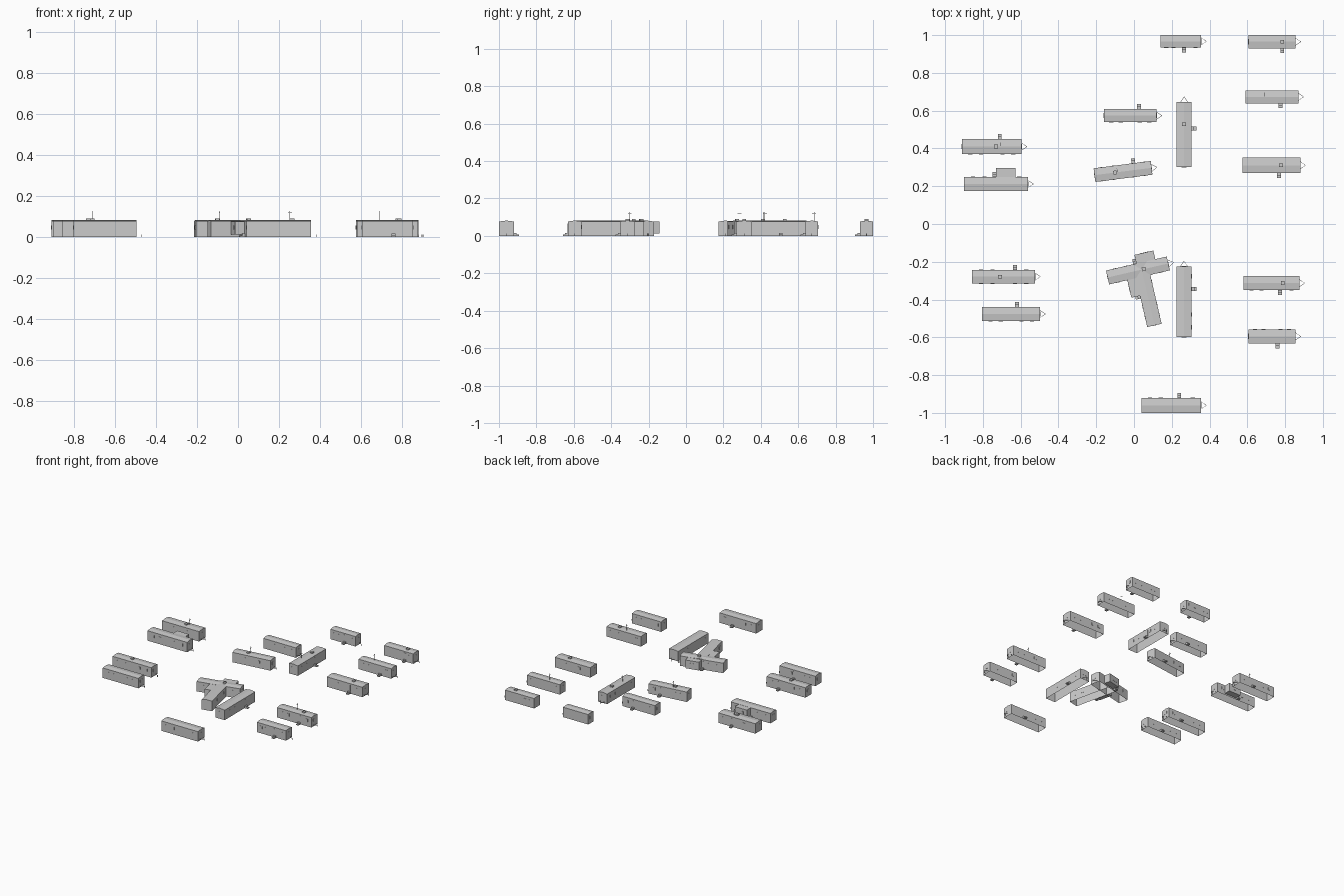
import bpy, bmesh, math
from mathutils import Matrix, Vector

if "Cube" in bpy.data.objects:
    bpy.data.objects.remove(bpy.data.objects["Cube"])

EAVE, RIDGE = 0.077, 0.082


def add_box(bm, x0, x1, y0, y1, z0, z1):
    m = Matrix.Translation(((x0 + x1) / 2, (y0 + y1) / 2, (z0 + z1) / 2))
    m = m @ Matrix.Diagonal((abs(x1 - x0), abs(y1 - y0), abs(z1 - z0), 1))
    bmesh.ops.create_cube(bm, size=1, matrix=m)


def add_bar(bm, a, b, t):
    a, b = Vector(a), Vector(b)
    d = b - a
    m = Matrix.Translation((a + b) / 2) @ d.to_track_quat('X', 'Z').to_matrix().to_4x4()
    bmesh.ops.create_cube(bm, size=1, matrix=m @ Matrix.Diagonal((d.length, t, t, 1)))


def make(name, bm, place):
    bm.transform(place)
    bmesh.ops.recalc_face_normals(bm, faces=bm.faces)
    me = bpy.data.meshes.new(name)
    bm.to_mesh(me)
    bm.free()
    ob = bpy.data.objects.new(name, me)
    bpy.context.collection.objects.link(ob)


def body(L, W, place):
    # shell with a shallow gable roof, open underneath
    bm = bmesh.new()
    prof = [(-W/2, 0), (-W/2, EAVE), (0, RIDGE), (W/2, EAVE), (W/2, 0)]
    ends = [[bm.verts.new((x, y, z)) for y, z in prof] for x in (-L/2, L/2)]
    for i in range(4):
        bm.faces.new((ends[0][i], ends[0][i+1], ends[1][i+1], ends[1][i]))
    for e in ends:
        bm.faces.new(e)
    make("trailer_body", bm, place)


def trailer(cx, cy, L, W, deg, step, side, vent=None, antenna=None, slide=False):
    place = Matrix.Translation((cx, cy, 0)) @ Matrix.Rotation(math.radians(deg), 4, 'Z')
    body(L, W, place)
    h = W / 2

    # A-frame hitch with jack at the tip
    bm = bmesh.new()
    tip = L/2 + 0.028
    for s in (-1, 1):
        add_bar(bm, (L/2, s*0.019, 0.01), (tip, 0, 0.01), 0.002)
    add_box(bm, tip - 0.003, tip, -0.0015, 0.0015, 0, 0.013)
    make("hitch", bm, place)

    # two entrance steps
    bm = bmesh.new()
    add_box(bm, step - 0.01, step + 0.01, side*h, side*(h + 0.026), 0, 0.008)
    add_box(bm, step - 0.01, step + 0.01, side*h, side*(h + 0.014), 0.008, 0.016)
    make("entrance_steps", bm, place)

    # door above the steps
    bm = bmesh.new()
    add_box(bm, step - 0.008, step + 0.008, side*h, side*(h + 0.001), 0.016, 0.066)
    make("door", bm, place)

    # windows on both long sides and both ends
    bm = bmesh.new()
    for s in (-1, 1):
        for f in (-0.36, -0.18, 0.18, 0.36):
            x = f * L
            covered = slide and s == side and -0.015 < x < 0.12
            if covered or (s == side and abs(x - step) < 0.022):
                continue
            add_box(bm, x - 0.011, x + 0.011, s*h, s*(h + 0.001), 0.037, 0.057)
        add_box(bm, s*L/2, s*(L/2 + 0.001), -0.014, 0.014, 0.037, 0.057)
    make("windows", bm, place)

    if vent is not None:
        bm = bmesh.new()
        add_box(bm, vent - 0.01, vent + 0.01, -0.01, 0.01, 0.078, 0.09)
        make("roof_vent", bm, place)

    if antenna is not None:
        bm = bmesh.new()
        add_box(bm, antenna - 0.001, antenna + 0.001, 0.011, 0.013, 0.078, 0.128)
        add_box(bm, antenna - 0.001, antenna + 0.001, 0.002, 0.022, 0.117, 0.119)
        make("antenna", bm, place)

    if slide:
        bm = bmesh.new()
        add_box(bm, 0, 0.103, side*h, side*(h + 0.047), 0.012, 0.076)
        make("slide_out_room", bm, place)
        bm = bmesh.new()
        y = side * (h + 0.047)
        add_box(bm, 0.03, 0.073, y, y + side*0.001, 0.037, 0.057)
        make("slide_out_window", bm, place)


# centre x, centre y, length, width, angle, step offset, step side, vent, antenna, slide-out
park = [
    (0.248, 0.967, 0.215, 0.066, 0, 0.017, -1),
    (0.73, 0.965, 0.25, 0.07, 0, 0.055, -1, 0.055),
    (0.73, 0.673, 0.28, 0.068, 0, 0.045, -1, None, -0.04),
    (0.728, 0.311, 0.305, 0.082, 0, 0.04, -1, 0.05),
    (0.728, -0.313, 0.295, 0.074, 0, 0.045, -1, 0.06, -0.008),
    (0.73, -0.595, 0.25, 0.074, 0, 0.03, -1),
    (0.198, -0.96, 0.315, 0.08, 0, 0.042, 1),
    (0.265, -0.412, 0.375, 0.08, 90, 0.068, -1),
    (0.265, 0.473, 0.345, 0.078, 90, 0.033, -1, 0.055, -0.06),
    (-0.02, 0.574, 0.28, 0.07, 0, 0.047, 1),
    (-0.058, 0.278, 0.305, 0.073, 7.3, 0.06, 1, -0.043, -0.03),
    (-0.753, 0.41, 0.317, 0.08, 0, 0.042, 1, 0.022, 0.044),
    (-0.73, 0.212, 0.34, 0.075, 0, -0.008, 1, None, None, True),
    (-0.69, -0.279, 0.333, 0.073, 0, 0.06, 1, -0.02),
    (-0.65, -0.477, 0.307, 0.074, 0, 0.03, 1),
    (0.021, -0.246, 0.33, 0.075, 13, -0.007, 1, 0.032, None, True),
    (0.07, -0.371, 0.34, 0.078, 103, -0.005, 1, None, None, True),
]
for t in park:
    trailer(*t)
